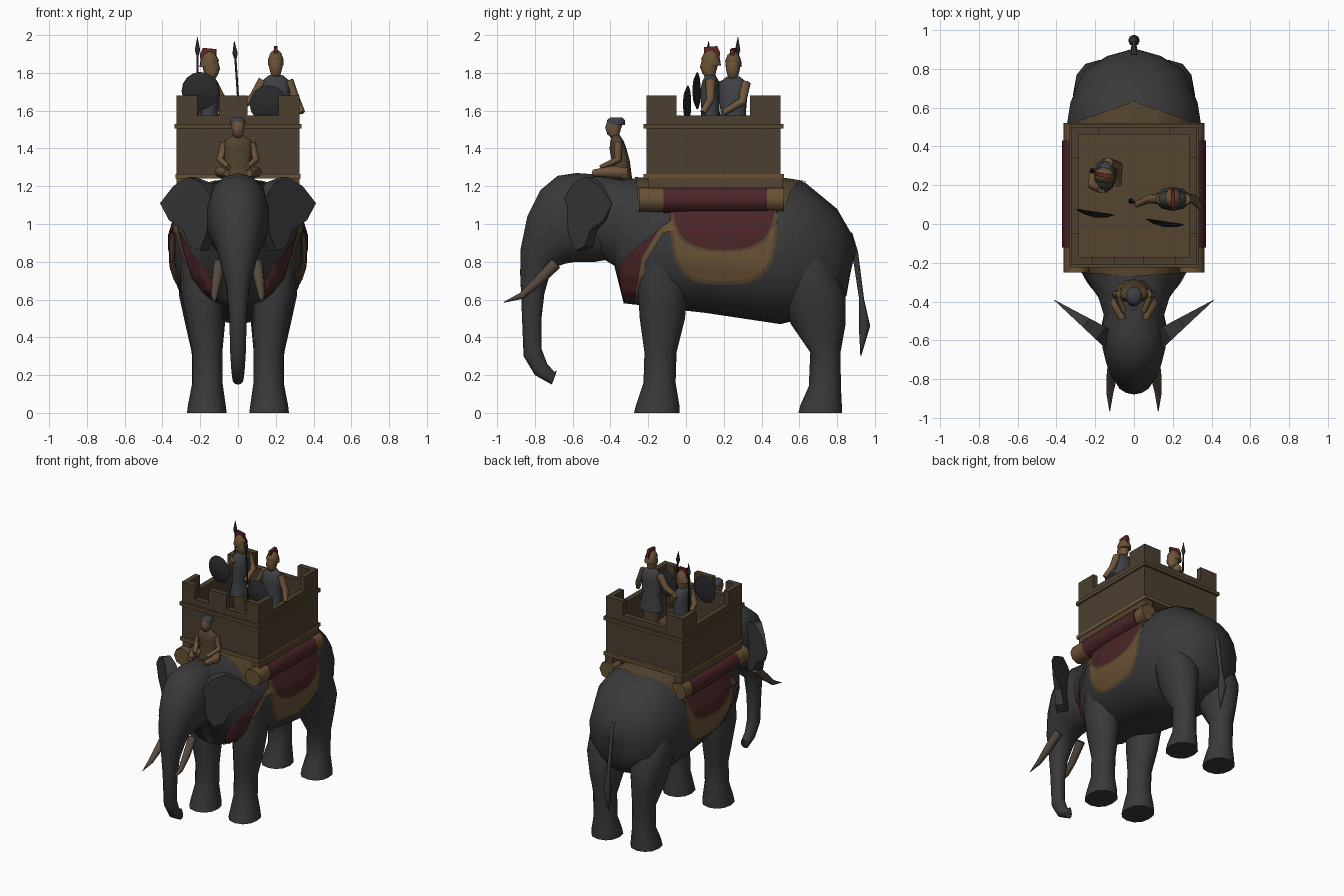
import bpy, bmesh, math
from mathutils import Matrix, Vector
from mathutils.bvhtree import BVHTree

if "Cube" in bpy.data.objects:
    bpy.data.objects.remove(bpy.data.objects["Cube"])


def material(name, r, g, b):
    m = bpy.data.materials.new(name)
    m.use_nodes = True
    m.diffuse_color = (r, g, b, 1)
    m.node_tree.nodes["Principled BSDF"].inputs["Base Color"].default_value = (r, g, b, 1)
    return m


HIDE = material("grey hide", .041, .041, .041)
WOOD = material("dark wood", .07, .05, .029)
GOLD = material("ochre cloth", .14, .083, .035)
EDGE = material("brown border", .09, .058, .028)
RED = material("red cloth", .07, .018, .021)
SKIN = material("tan skin", .16, .094, .044)
ARMOUR = material("grey armour", .048, .052, .058)
PLUME = material("plume red", .13, .018, .022)
SHIELD = material("shield black", .022, .022, .024)
IVORY = material("dull ivory", .088, .066, .05)


def add(name, mesh, mat, angle=45):
    mesh.materials.clear()
    mesh.materials.append(mat)
    mesh.shade_smooth()
    mesh.set_sharp_from_angle(angle=math.radians(angle))
    ob = bpy.data.objects.new(name, mesh)
    bpy.context.collection.objects.link(ob)
    return ob


def finish(name, bm, mat, angle=45):
    bmesh.ops.recalc_face_normals(bm, faces=bm.faces)
    mesh = bpy.data.meshes.new(name)
    bm.to_mesh(mesh)
    bm.free()
    return add(name, mesh, mat, angle)


def place(ob, loc, rot=0):
    ob.data.transform(Matrix.Translation(loc) @ Matrix.Rotation(rot, 4, 'Z'))
    return ob


def mirror(ob):
    ob.modifiers.new("Mirror", 'MIRROR').use_mirror_merge = False
    return ob


def loft(name, rings, mat, n=12, p=2.2, angle=60):
    """Rings are (y1, z1, y2, z2, half width, x) between two outline points."""
    bm = bmesh.new()
    loops = []
    bend = lambda v: math.copysign(abs(v) ** (2 / p), v)
    for ya, za, yb, zb, w, *x in rings:
        loop = []
        for k in range(n):
            t = math.tau * k / n
            c, s = bend(math.cos(t)), bend(math.sin(t))
            loop.append(bm.verts.new(((x[0] if x else 0) + w * s,
                                      (ya + yb + (ya - yb) * c) / 2,
                                      (za + zb + (za - zb) * c) / 2)))
        loops.append(loop)
    for a, b in zip(loops, loops[1:]):
        for k in range(n):
            bm.faces.new((a[k], a[k - 1], b[k - 1], b[k]))
    bm.faces.new(loops[0])
    bm.faces.new(loops[-1])
    return finish(name, bm, mat, angle)


def column(name, rows, mat, n=10, **kw):
    """Upright loft from (z, y centre, y radius, x centre, x radius) rows."""
    return loft(name, [(y - ry, z, y + ry, z, rx, x) for z, y, ry, x, rx in rows], mat, n, **kw)


def tube(name, points, radii, mat):
    cu = bpy.data.curves.new(name, 'CURVE')
    cu.dimensions, cu.bevel_depth, cu.bevel_resolution, cu.use_fill_caps = '3D', 1, 2, True
    sp = cu.splines.new('POLY')
    sp.points.add(len(points) - 1)
    for q, co, r in zip(sp.points, points, radii):
        q.co, q.radius = (*co, 1), r
    tmp = bpy.data.objects.new(name + "_path", cu)
    mesh = bpy.data.meshes.new_from_object(tmp)
    bpy.data.objects.remove(tmp)
    return add(name, mesh, mat, 60)


def plate(name, outline, depth, mat, loc, rot=0):
    """Outline in the XZ plane, thickened along y, then turned and placed."""
    bm = bmesh.new()
    f = bm.faces.new([bm.verts.new((u, -depth / 2, v)) for u, v in outline])
    ext = bmesh.ops.extrude_face_region(bm, geom=[f])["geom"]
    bmesh.ops.translate(bm, vec=(0, depth, 0), verts=[v for v in ext if isinstance(v, bmesh.types.BMVert)])
    return place(finish(name, bm, mat, 30), loc, rot)


def box(name, lo, hi, mat):
    return plate(name, [(lo[0], lo[2]), (hi[0], lo[2]), (hi[0], hi[2]), (lo[0], hi[2])],
                 hi[1] - lo[1], mat, (0, (lo[1] + hi[1]) / 2, 0))


# Elephant body, legs, head with trunk
body = loft("body", [
    (-.5, 1.25, -.48, .84, .15), (-.38, 1.25, -.38, .78, .185), (-.33, 1.24, -.33, .58, .22),
    (-.24, 1.24, -.24, .57, .27), (-.1, 1.23, -.08, .55, .335), (.1, 1.22, .1, .53, .358),
    (.3, 1.22, .3, .5, .362), (.5, 1.24, .5, .47, .352), (.63, 1.22, .62, .5, .332),
    (.8, 1.08, .78, .54, .26), (.875, .95, .85, .62, .14), (.9, .86, .87, .74, .04)], HIDE, 18, 2.3)
mirror(column("front_leg", [
    (0, -.155, .12, .165, .105), (.04, -.15, .115, .165, .1), (.16, -.14, .085, .162, .08),
    (.32, -.135, .085, .162, .08), (.5, -.125, .12, .176, .1), (.66, -.125, .13, .19, .115),
    (.88, -.11, .12, .2, .1)], HIDE, 12))
mirror(column("hind_leg", [
    (0, .71, .115, .165, .105), (.04, .715, .11, .165, .1), (.14, .735, .085, .162, .08),
    (.32, .738, .08, .164, .081), (.47, .7, .145, .174, .105), (.62, .68, .165, .18, .132),
    (.8, .62, .15, .185, .135), (.98, .58, .09, .17, .09)], HIDE, 12))
loft("head_and_trunk", [
    (-.44, 1.26, -.42, .81, .15), (-.58, 1.27, -.48, .8, .17), (-.68, 1.255, -.58, .8, .165),
    (-.77, 1.18, -.64, .79, .145), (-.84, 1.04, -.7, .77, .118), (-.875, .87, -.725, .72, .093),
    (-.878, .74, -.75, .63, .064), (-.87, .55, -.765, .5, .048), (-.86, .3, -.765, .34, .042),
    (-.8, .2, -.735, .26, .036), (-.71, .15, -.695, .215, .03), (-.69, .205, -.685, .225, .01)], HIDE, 14)

# Ears taper from a thick root to a thin tip
ear = plate("ear", [(-.03, 1.14), (.04, 1.22), (.13, 1.25), (.24, 1.2), (.335, 1.11), (.27, 1.02),
                    (.17, .97), (.12, .88), (.05, .86), (0, .95)], .09, HIDE, (0, 0, 0))
for v in ear.data.vertices:
    v.co.y *= 1.02 - v.co.x / .335
mirror(place(ear, (.14, -.585, 0), .62))
mirror(tube("tusk", [(.1, -.69, .79), (.115, -.79, .69), (.125, -.87, .62), (.125, -.965, .585)],
            [.032, .027, .018, .002], IVORY))
tube("tail", [(0, .86, .95), (0, .895, .85), (0, .93, .6), (0, .945, .46), (0, .925, .3)],
     [.02, .016, .013, .03, .002], HIDE)

# Cloths laid on the body surface
me = body.data
surface = BVHTree.FromPolygons([v.co.copy() for v in me.vertices], [tuple(f.vertices) for f in me.polygons])


def along(line, t):
    t *= len(line) - 1
    i = min(int(t), len(line) - 2)
    return Vector(line[i]).lerp(Vector(line[i + 1]), t - i)


def cloth(name, line_a, line_b, lift, mat, down=False, nu=28, nv=12):
    """Grid between two lines, in (y, z) laid from the side or (x, y) from above."""
    bm = bmesh.new()
    grid = []
    for i in range(nu + 1):
        a, b = along(line_a, i / nu), along(line_b, i / nu)
        row = []
        for j in range(nv + 1):
            q = a.lerp(b, j / nv)
            start = Vector((q.x, q.y, 2)) if down else Vector((1, q.x, q.y))
            aim = Vector((0, 0, -1)) if down else Vector((-1, 0, 0))
            hit, normal, *_ = surface.ray_cast(start, aim)
            row.append(bm.verts.new(hit + normal * lift if hit else Vector((0, q.x, q.y))))
        grid.append(row)
    for r, s in zip(grid, grid[1:]):
        for j in range(nv):
            bm.faces.new((r[j], s[j], s[j + 1], r[j + 1]))
    ob = finish(name, bm, mat, 80)
    return ob if down else mirror(ob)


def hem(cy, cz, ry, rz, p):
    """Rounded U outline below height cz."""
    line = []
    for k in range(17):
        t = math.pi * k / 16
        c = math.cos(t)
        line.append((cy - ry * math.copysign(abs(c) ** (2 / p), c), cz - rz * math.sin(t) ** (2 / p)))
    return line


for name, half, drop, p, lift, mat in (("blanket_border", .285, .42, 3.4, .004, EDGE),
                                       ("blanket_panel", .27, .4, 3.4, .008, GOLD),
                                       ("blanket_inner_edge", .28, .25, 2.6, .011, EDGE),
                                       ("blanket_centre", .267, .237, 2.6, .014, RED)):
    low = hem(.2, 1.1, half, drop, p)
    cloth(name, [(y, 1.13) for y, z in low], low, lift, mat)
front_edge = [(-.325, .6), (-.345, .7), (-.35, .79), (-.25, .88)]
back_edge = [(-.27, .6), (-.25, .7), (-.23, .82), (-.14, .97)]
cloth("chest_cloth", front_edge, back_edge, .008, RED)
cloth("chest_strap", back_edge + [(-.06, 1.03)], [(y + .022, z - .018) for y, z in back_edge] + [(-.05, .97)],
      .01, GOLD)
cloth("saddle_cloth", [(-.24, -.25), (0, -.27), (.24, -.25)], [(-.28, .53), (0, .63), (.28, .53)],
      .008, EDGE, True, 20, 20)

# Padded rolls beside the saddle
for name, y0, y1, r, mat in (("roll", -.25, .52, .066, GOLD), ("roll_cover", -.12, .43, .072, RED)):
    mirror(tube(name, [(.298, y0, 1.13), (.298, y1, 1.13)], [r, r], mat))

# Tower: platform, crenellated walls and trim
box("platform", (-.33, -.225, 1.24), (.33, .52, 1.265), GOLD)
mirror(box("platform_beam", (.26, -.2, 1.19), (.325, .51, 1.241), EDGE))
box("tower_floor", (-.3, -.19, 1.265), (.3, .48, 1.29), EDGE)


def gap_wall(name, half, gap, loc, rot):
    return plate(name, [(-half, 0), (half, 0), (half, .415), (gap, .415), (gap, .31), (-gap, .31),
                        (-gap, .415), (-half, .415)], .04, WOOD, loc, rot)


mirror(gap_wall("side_wall", .355, .195, (.305, .145, 1.265), math.pi / 2))
gap_wall("rear_wall", .322, .18, (0, .48, 1.265), 0)
gap_wall("front_wall", .322, .215, (0, -.19, 1.265), 0)
box("front_merlon", (-.1, -.21, 1.57), (.05, -.17, 1.68), WOOD)
mirror(box("side_trim", (.32, -.225, 1.505), (.335, .515, 1.53), EDGE))
for name, y in (("front_trim", -.217), ("rear_trim", .507)):
    box(name, (-.335, y - .008, 1.505), (.335, y + .008, 1.53), EDGE)


# Riders
def soldier(tag, loc, rot):
    parts = [
        column(tag + "_legs", [(0, 0, .05, 0, .06), (.1, 0, .045, 0, .055), (.25, 0, .055, 0, .075)], EDGE),
        column(tag + "_torso", [(.2, 0, .062, 0, .09), (.32, 0, .048, 0, .068), (.42, -.005, .052, 0, .078),
                                (.48, 0, .042, 0, .074), (.51, 0, .025, 0, .035)], ARMOUR),
        column(tag + "_head", [(.49, 0, .022, 0, .022), (.515, -.008, .034, 0, .028),
                               (.55, -.01, .046, 0, .037), (.6, 0, .044, 0, .037)], SKIN),
        column(tag + "_helmet", [(.56, .01, .045, 0, .042), (.595, 0, .05, 0, .042),
                                 (.625, 0, .035, 0, .03), (.645, 0, .008, 0, .008)], GOLD),
        plate(tag + "_crest", [(-.034, .615), (.025, .6), (.046, .56), (.05, .63), (.035, .662), (-.036, .656)],
              .02, PLUME, (0, 0, 0), math.pi / 2)]
    for ob in parts:
        place(ob, loc, rot)


def arm(name, *points):
    tube(name, points, [.028, .023, .016], SKIN)


def spear(name, foot, tip):
    foot, tip = Vector(foot), Vector(tip)
    tube(name, [foot.lerp(tip, t) for t in (0, .86, .865, .9, 1)], [.006, .006, .008, .015, .001], SHIELD)


soldier("left_soldier", (.2, .13, 1.28), 0)
arm("left_soldier_left_arm", (.265, .13, 1.76), (.305, .13, 1.66), (.34, .09, 1.59))
arm("left_soldier_right_arm", (.135, .13, 1.76), (.08, .13, 1.67), (.01, .1, 1.61))
spear("left_soldier_spear", (.025, .1, 1.3), (-.02, .12, 1.97))
soldier("right_soldier", (-.15, .25, 1.27), 1.4)
arm("right_soldier_left_arm", (-.135, .315, 1.745), (-.08, .3, 1.65), (-.08, .2, 1.59))
arm("right_soldier_right_arm", (-.165, .185, 1.745), (-.215, .2, 1.66), (-.215, .26, 1.6))
spear("right_soldier_spear", (-.21, .26, 1.3), (-.215, .275, 1.99))
for name, x, y, z in (("right_shield", -.2, .06, 1.705), ("left_shield", .16, .01, 1.635)):
    ob = loft(name, [(d, r, d, -r, r) for d, r in ((.004, .09), (0, .1), (-.016, .065), (-.026, .005))],
              SHIELD, 16, 2)
    place(ob, (x, y, z), -.15)

# Driver seated on the neck
column("driver_torso", [(1.24, -.345, .06, 0, .085), (1.33, -.345, .048, 0, .072), (1.4, -.36, .045, 0, .08),
                        (1.44, -.365, .035, 0, .075), (1.47, -.37, .02, 0, .03)], EDGE)
column("driver_head", [(1.45, -.37, .02, 0, .02), (1.475, -.385, .032, 0, .028), (1.51, -.385, .043, 0, .036),
                       (1.545, -.375, .042, 0, .036)], SKIN)
column("driver_cap", [(1.525, -.37, .046, 0, .04), (1.55, -.37, .048, 0, .042), (1.565, -.37, .03, 0, .026)], ARMOUR)
mirror(tube("driver_arm", [(.07, -.36, 1.43), (.095, -.36, 1.34), (.05, -.45, 1.3)], [.023, .02, .014], SKIN))
mirror(tube("driver_leg", [(.04, -.33, 1.27), (.095, -.41, 1.275), (.06, -.49, 1.27)], [.04, .03, .018], SKIN))
